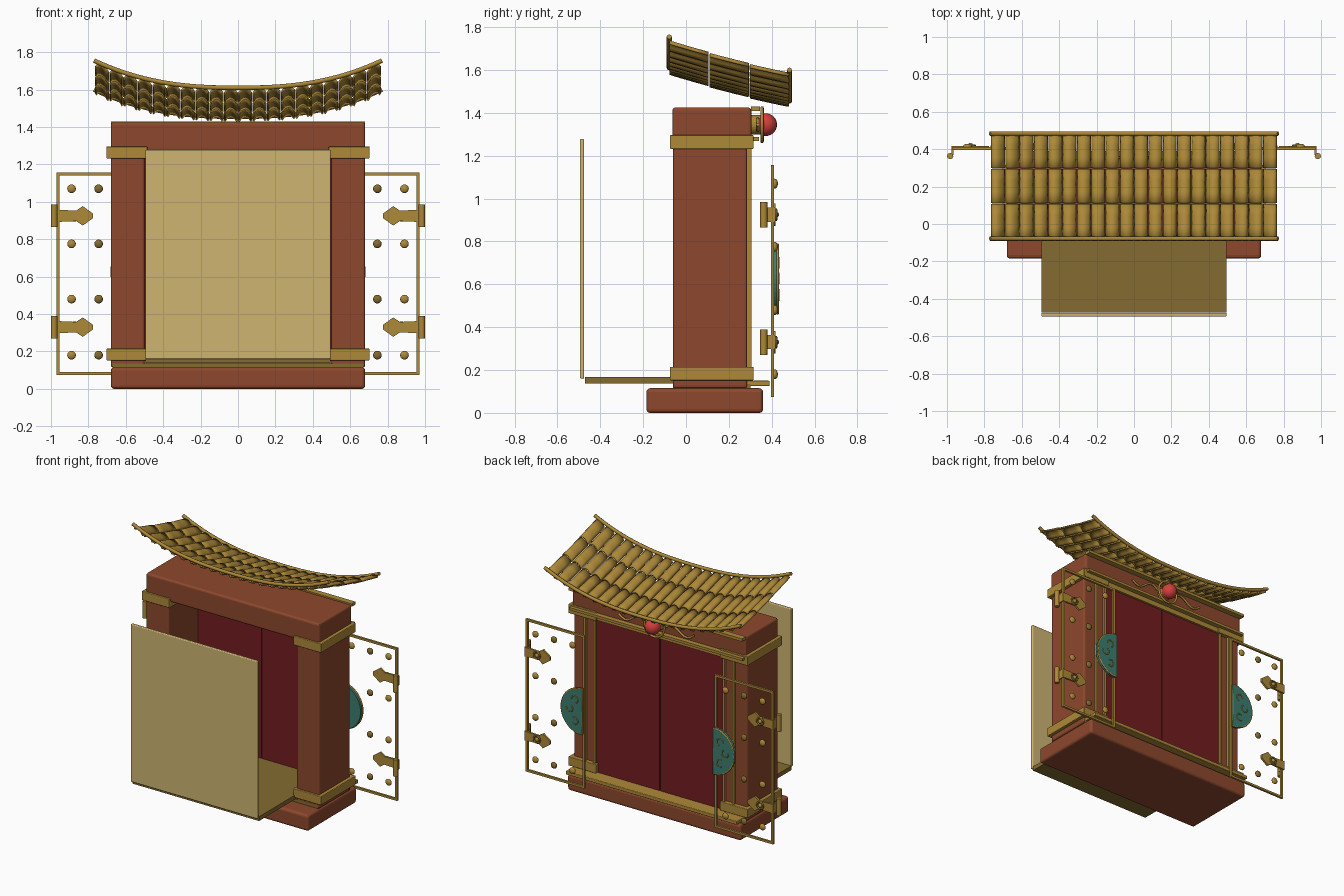
import bpy, bmesh, math
from mathutils import Vector

cube = bpy.data.objects.get("Cube")
if cube:
    bpy.data.objects.remove(cube)


def material(name, rgb):
    m = bpy.data.materials.new(name)
    m.use_nodes = True
    m.diffuse_color = (*rgb, 1)
    m.node_tree.nodes["Principled BSDF"].inputs["Base Color"].default_value = (*rgb, 1)
    return m


GOLD = material("gold", (0.42, 0.25, 0.04))
BRASS = material("dark_brass", (0.23, 0.145, 0.03))
TAN = material("pale_tan", (0.62, 0.46, 0.17))
WOOD = material("red_brown_wood", (0.27, 0.065, 0.026))
DOOR = material("dark_red", (0.17, 0.012, 0.014))
TEAL = material("teal", (0.045, 0.21, 0.16))
RED = material("bright_red", (0.65, 0.05, 0.045))


def finish(bm, name, mat, bevel=0.0, smooth=False):
    bmesh.ops.recalc_face_normals(bm, faces=bm.faces)
    me = bpy.data.meshes.new(name)
    bm.to_mesh(me)
    bm.free()
    me.materials.append(mat)
    ob = bpy.data.objects.new(name, me)
    bpy.context.collection.objects.link(ob)
    if bevel:
        mod = ob.modifiers.new("bevel", "BEVEL")
        mod.width, mod.segments = bevel, 3
    if smooth:
        for o in bpy.context.selected_objects:
            o.select_set(False)
        ob.select_set(True)
        bpy.context.view_layer.objects.active = ob
        bpy.ops.object.shade_smooth_by_angle()
    return ob


def box(name, x, y, z, mat, bevel=0.0):
    bm = bmesh.new()
    bmesh.ops.create_cube(bm, size=1)
    for v in bm.verts:
        v.co = [a + (b - a) * (c + 0.5) for (a, b), c in zip((x, y, z), v.co)]
    return finish(bm, name, mat, bevel)


def side_box(name, s, x, y, z, mat, bevel=0.0):
    return box(name, sorted((s * x[0], s * x[1])), y, z, mat, bevel)


def plate(name, pts, y0, y1, mat):
    # outline in x and z, extruded along y
    bm = bmesh.new()
    face = bm.faces.new([bm.verts.new((x, y0, z)) for x, z in pts])
    out = bmesh.ops.extrude_face_region(bm, geom=[face])["geom"]
    for v in out:
        if isinstance(v, bmesh.types.BMVert):
            v.co.y = y1
    return finish(bm, name, mat)


def ball(name, pos, r, flat, mat):
    bm = bmesh.new()
    bmesh.ops.create_uvsphere(bm, u_segments=20, v_segments=12, radius=r)
    for v in bm.verts:
        v.co = Vector((v.co.x, v.co.y * flat, v.co.z)) + Vector(pos)
    return finish(bm, name, mat, smooth=True)


def tube(name, pts, r, mat, closed=False):
    cu = bpy.data.curves.new(name, "CURVE")
    cu.dimensions = "3D"
    cu.bevel_depth, cu.bevel_resolution, cu.use_fill_caps = r, 2, True
    sp = cu.splines.new("POLY")
    sp.points.add(len(pts) - 1)
    for p, c in zip(sp.points, pts):
        p.co = (*c, 1)
    sp.use_cyclic_u = closed
    cu.materials.append(mat)
    ob = bpy.data.objects.new(name, cu)
    bpy.context.collection.objects.link(ob)
    for o in bpy.context.selected_objects:
        o.select_set(False)
    ob.select_set(True)
    bpy.context.view_layer.objects.active = ob
    bpy.ops.object.convert(target="MESH")
    return ob


def arc(cx, cz, r, a0, a1, n, y=None):
    ang = [math.radians(a0 + (a1 - a0) * i / n) for i in range(n + 1)]
    flat = [(cx + r * math.cos(a), cz + r * math.sin(a)) for a in ang]
    return flat if y is None else [(x, y, z) for x, z in flat]


# body: base, lintel beam, floor and front board
box("base", (-0.68, 0.68), (-0.185, 0.36), (0, 0.115), WOOD, 0.018)
box("top_beam", (-0.68, 0.68), (-0.063, 0.305), (1.27, 1.425), WOOD, 0.014)
box("floor_board", (-0.495, 0.495), (-0.472, 0.28), (0.138, 0.168), BRASS)
box("front_board", (-0.495, 0.495), (-0.495, -0.475), (0.16, 1.278), TAN, 0.006)
box("sill_plate", (-0.67, 0.67), (-0.06, 0.3), (0.112, 0.135), BRASS)
box("back_threshold", (-0.67, 0.67), (0.27, 0.39), (0.125, 0.15), GOLD, 0.004)
box("door_head_trim", (-0.5, 0.5), (0.27, 0.305), (1.235, 1.275), GOLD)
box("beam_upper_trim", (-0.68, 0.68), (0.303, 0.345), (1.41, 1.43), GOLD)
box("beam_lower_trim", (-0.68, 0.68), (0.303, 0.34), (1.27, 1.288), GOLD)

# parts on both sides
for s, side in ((1, "left"), (-1, "right")):
    side_box(side + "_pillar", s, (0.5, 0.68), (-0.06, 0.285), (0.115, 1.28), WOOD, 0.012)
    side_box(side + "_lower_band", s, (0.485, 0.703), (-0.075, 0.315), (0.152, 0.215), GOLD, 0.004)
    side_box(side + "_upper_band", s, (0.485, 0.703), (-0.075, 0.315), (1.232, 1.296), GOLD, 0.004)
    side_box(side + "_door", s, (0.003, 0.5), (0.265, 0.29), (0.15, 1.25), DOOR)
    for x in (0.5, 0.575):
        side_box(side + "_door_trim", s, (x, x + 0.014), (0.28, 0.305), (0.215, 1.235), GOLD)

    # open screen frame
    xo, xi = (0.955, 0.97), (0.51, 0.525)
    for x in (xo, xi):
        side_box(side + "_screen_upright", s, x, (0.396, 0.411), (0.075, 1.157), GOLD)
    for z in (0.075, 1.142):
        side_box(side + "_screen_rail", s, (0.51, 0.97), (0.396, 0.411), (z, z + 0.015), GOLD)
    for x in (0.6, 0.745, 0.89):
        for z in (0.18, 0.48, 0.775, 1.07):
            if x > 0.65 or abs(z - 0.625) > 0.2:
                ball(side + "_stud", (s * x, 0.415, z), 0.023, 0.6, GOLD if x != 0.745 else BRASS)

    # hinges: pointed strap, rosette and pin
    for z in (0.33, 0.925):
        strap = [(0.975, -0.033), (0.865, -0.028), (0.83, -0.052), (0.775, -0.012),
                 (0.775, 0.012), (0.83, 0.052), (0.865, 0.028), (0.975, 0.033)]
        plate(side + "_hinge_strap", [(s * x, z + h) for x, h in strap], 0.404, 0.418, GOLD)
        tube(side + "_hinge_rosette", arc(s * 0.875, z, 0.024, 0, 345, 23, 0.42), 0.006, BRASS, True)
        ball(side + "_hinge_boss", (s * 0.875, 0.42, z), 0.014, 1, GOLD)
        tube(side + "_hinge_pin", [(s * 0.983, 0.363, z - 0.06), (s * 0.983, 0.363, z + 0.06)], 0.017, GOLD)
        side_box(side + "_hinge_leaf", s, (0.965, 0.975), (0.37, 0.411), (z - 0.033, z + 0.033), GOLD)

    # half disc handle plate with scrollwork
    half = [(s * x, z) for x, z in arc(0.515, 0.625, 0.162, -90, 90, 24)]
    plate(side + "_half_disc", half, 0.405, 0.433, TEAL)
    tube(side + "_half_disc_rim", [(x, 0.428, z) for x, z in half], 0.006, GOLD, True)
    for x, z, a in ((0.57, 0.7, 0), (0.61, 0.63, 120), (0.57, 0.55, 60)):
        scroll = arc(x, z, 0.025, a, a + 250, 12, 0.433)
        tube(side + "_scroll", [(s * p[0], p[1], p[2]) for p in scroll], 0.004, GOLD)

    # curling wing beside the jewel
    wing = [(s * (0.07 + 0.025 * i), 0.335, 1.345 + 0.028 * math.sin(i * 0.7)) for i in range(10)]
    tube(side + "_jewel_wing", wing, 0.008, GOLD)

# jewel on the back of the beam
ball("jewel", (0, 0.372, 1.345), 0.053, 1, RED)
tube("jewel_ring", arc(0, 1.345, 0.078, 0, 350, 35, 0.355), 0.008, GOLD, True)
plate("jewel_back", arc(0, 1.345, 0.045, 0, 345, 23), 0.3, 0.35, GOLD)

# curved roof
Y0, Y1, HALF = -0.078, 0.483, 0.765


def roof_z(x, y):
    t = (y - Y0) / (Y1 - Y0)
    return 1.61 + 0.143 * (abs(x) / HALF) ** 2.5 - 0.155 * t - 0.03 * t * (1 - t)


COLS, ROWS, SEG = 20, 3, 8
bm = bmesh.new()
w, d = 2 * HALF / COLS, (Y1 - Y0) / ROWS
for c in range(COLS):
    for r in range(ROWS):
        lines = []
        for k in range(4):
            y = Y0 + d * r + 0.003 + (d - 0.006) * k / 3
            line = []
            for i in range(SEG + 1):
                u = i / SEG
                x = -HALF + w * c + 0.001 + (w - 0.002) * u
                crown = 0.026 * math.sin(math.pi * u) ** 0.7
                line.append(bm.verts.new((x, y, roof_z(x, y) - 0.026 + crown + 0.004 * k / 3)))
            lines.append(line)
        for a, b in zip(lines, lines[1:]):
            for i in range(SEG):
                bm.faces.new((a[i], a[i + 1], b[i + 1], b[i]))
tiles = finish(bm, "roof_tiles", GOLD, smooth=True)
solid = tiles.modifiers.new("thickness", "SOLIDIFY")
solid.thickness, solid.offset = 0.01, -1

for name, y in (("front_roof_edge", Y0), ("back_roof_edge", Y1)):
    edge = [-0.77 + 1.54 * i / 40 for i in range(41)]
    tube(name, [(x, y, roof_z(x, y)) for x in edge], 0.012, GOLD)
